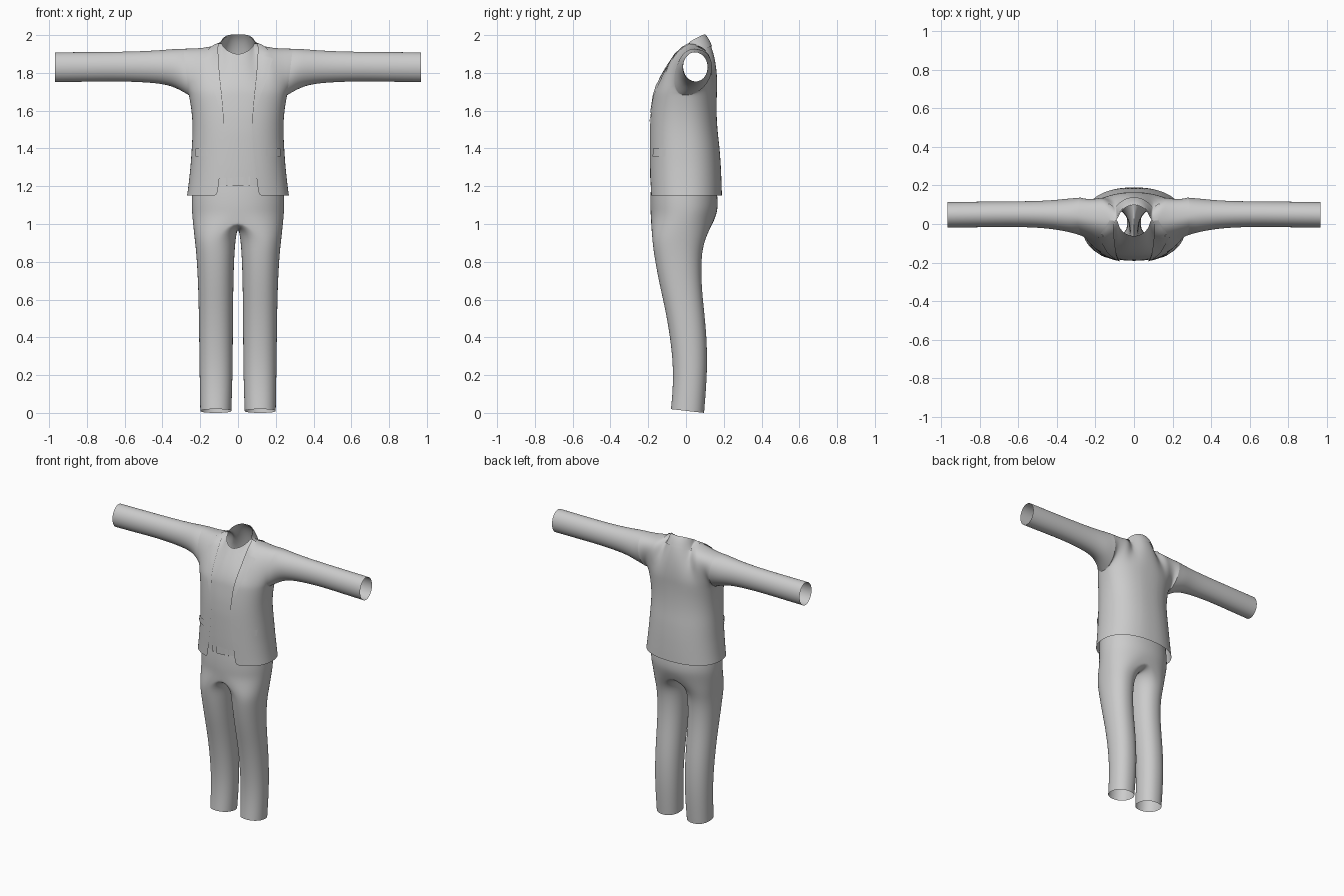
import bpy, bmesh, math
from mathutils import Vector as V

if "Cube" in bpy.data.objects:
    bpy.data.objects.remove(bpy.data.objects["Cube"])

grey = bpy.data.materials.new("grey_cloth")
grey.diffuse_color = (0.6, 0.6, 0.6, 1)
grey.use_nodes = True
grey.node_tree.nodes["Principled BSDF"].inputs["Base Color"].default_value = grey.diffuse_color


def table(rows, k):
    """Linear lookup: first column is the key, the rest are values."""
    for a, b in zip(rows, rows[1:]):
        if k <= b[0]:
            f = max(0, (k - a[0]) / (b[0] - a[0]))
            return [p + (q - p) * f for p, q in zip(a[1:], b[1:])]
    return list(rows[-1][1:])


def make(name, grids, centre, level=2):
    """Joins grids of points (rows, closed) into one mirrored, smoothed shell."""
    bm = bmesh.new()
    for rows, closed in grids:
        vs = [[bm.verts.new(p) for p in r] for r in rows]
        for a, b in zip(vs, vs[1:]):
            n = len(a)
            for i in range(n if closed else n - 1):
                j = (i + 1) % n
                bm.faces.new((a[i], a[j], b[j], b[i]))
    bmesh.ops.remove_doubles(bm, verts=bm.verts, dist=1e-5)
    bmesh.ops.recalc_face_normals(bm, faces=bm.faces)
    bm.normal_update()
    c = V(centre)
    if sum(f.normal.dot(f.calc_center_median() - c) * f.calc_area() for f in bm.faces) < 0:
        bmesh.ops.reverse_faces(bm, faces=bm.faces)
    for f in bm.faces:
        f.smooth = True
    me = bpy.data.meshes.new(name)
    bm.to_mesh(me)
    bm.free()
    me.materials.append(grey)
    ob = bpy.data.objects.new(name, me)
    bpy.context.collection.objects.link(ob)
    m = ob.modifiers.new("mirror", 'MIRROR')
    m.use_clip = True
    if level:
        s = ob.modifiers.new("smooth", 'SUBSURF')
        s.levels = s.render_levels = level
    return ob


# ---- torso surface: u runs centre to side, t runs hem (0), armpit (1), shoulder (2)
Z0, Z1 = 1.15, 1.68
TORSO = [(1.15, .27, -.195, .19), (1.2, .263, -.196, .189), (1.3, .252, -.198, .185),
         (1.4, .245, -.198, .178), (1.5, .24, -.197, .166), (1.6, .245, -.19, .161),
         (1.68, .26, -.178, .163)]


def ring(u, z, back):
    w, yf, yb = table(TORSO, z)
    a, c, d = u * math.pi / 2, (yf + yb) / 2, (yb - yf) / 2
    return V((w * math.sin(a) ** .87, c + (d if back else -d) * max(0, math.cos(a)) ** .87, z))


def top(u, back):
    """Neck rim first, then the shoulder ridge."""
    if u < .35:
        p = u / .35 * math.pi / 2
        p = math.pi - p if back else p
        return V((.085 * math.sin(p), .015 - .085 * math.cos(p),
                  1.95 - .05 * math.cos(p) + .012 * math.sin(p)))
    s = (u - .35) / .65
    return V((.085 + .205 * s, .015 + .025 * s, 1.93 + .032 * (1 - s) ** 3))


def surf(u, t, back=False):
    if t <= 1:
        return ring(u, Z0 + (Z1 - Z0) * t, back)
    v = t - 1
    p0, p1 = ring(u, Z1, back), top(u, back)
    side = V((0, .16 if back else -.1, 0))
    h0 = V((0, .01, .12 if back else .08)).lerp(side, u ** 4)
    a = min(1, max(0, (u - .2) / .35))
    h1 = (V((0, .05, -.05)) if back else V((0, -.04, -.06))).lerp(side, a * a * (3 - 2 * a))
    w = 1 - v
    return p0 * w**3 + (p0 + h0) * (3 * w * w * v) + (p1 + h1) * (3 * w * v * v) + p1 * v**3


def raised(u, t, d, back=False):
    """Torso point pushed out by d."""
    e = .004
    u1, t1 = (u - e if u > .5 else u + e), (t - e if t > .5 else t + e)
    p = surf(u, t, back)
    n = (surf(u1, t, back) - p).cross(surf(u, t1, back) - p).normalized()
    if n.dot(p - V((0, .02, min(p.z, 1.75)))) < 0:
        n = -n
    q = p + n * d
    if u == 0:
        q.x = 0
    return q


def at_x(x, t):
    lo, hi = 0, 1
    for _ in range(30):
        mid = (lo + hi) / 2
        lo, hi = (mid, hi) if surf(mid, t).x < x else (lo, mid)
    return lo


OPEN = [(0, .11), (.43, .082), (.717, .073), (1, .085), (1.5, .1), (1.8, .108), (2, .1)]


def edge(t):
    return at_x(table(OPEN, t)[0], t)


def span(a, b, n):
    return [a + (b - a) * i / n for i in range(n + 1)]


T = [i / 10 for i in range(21)]
mid = (0, 0, 1.6)

# ---- jacket body: open front and full back
front = [[surf(u, t) for u in span(edge(t), 1, 10)] for t in T]
back = [[surf(u, t, True) for u in span(0, edge(t), 5) + span(edge(t), 1, 10)[1:]] for t in T]
make("jacket_body", [(front, False), (back, False)], mid)

# ---- sleeves start on the armhole loop
loop = [surf(1, t) for t in T[10:]] + [surf(1, t, True) for t in T[19:10:-1]]
SLEEVE = [(.33, 1.722, 1.929, -.045, .135), (.4, 1.741, 1.922, -.03, .126),
          (.5, 1.75, 1.916, -.019, .12), (.65, 1.755, 1.912, -.015, .118),
          (.8, 1.752, 1.911, -.018, .117), (.968, 1.75, 1.91, -.02, .115)]
rows = [loop]
for x, za, zb, ya, yb in SLEEVE:
    rows.append([V((x, (ya + yb) / 2 - (yb - ya) / 2 * math.sin(k * math.pi / 10),
                    (za + zb) / 2 - (zb - za) / 2 * math.cos(k * math.pi / 10))) for k in range(20)])
make("sleeves", [(rows, True)], (.6, .04, 1.83))

# ---- shirt front, set back behind the jacket opening
rows = [[surf(u, t) + V((0, .007, -.002)) for u in span(0, edge(t) + .06, 8)]
        for t in span(.18, 2, 20)]
make("shirt_front", [(rows, False)], mid)

# ---- notched lapels and the collar round the back of the neck
LAPEL = [(.72, .075), (.86, .095), (1, .117), (1.2, .14), (1.4, .16), (1.62, .184),
         (1.66, .157), (1.72, .172), (1.85, .15), (2, .125)]
rows = [[raised(u, t, .004) for u in span(edge(t), at_x(x, t), 5)] for t, x in LAPEL]
make("lapels", [(rows, False)], mid, 0)
rows = [[raised(u, t, .004, True) for u in span(0, at_x(.125, 2), 10)]
        for t in span(1.72, 2, 5)]
make("back_collar", [(rows, False)], mid, 1)

# ---- pocket flaps
rows = [[raised(at_x(x, t), t, .005) for x in span(.145, .222, 5)]
        for t in ((z - Z0) / (Z1 - Z0) for z in span(1.357, 1.4, 2))]
make("pocket_flaps", [(rows, False)], mid, 0)

# ---- trousers: half rings at the hips, then a crotch ring leading into each leg
N = 32


def oval(z, xa, xb, yf, yb, ks, tilt=0):
    pts = []
    for k in ks:
        a = 2 * math.pi * k / N
        s, c = math.sin(a), math.cos(a)
        s, c = (math.copysign(abs(q) ** .92, q) if abs(q) > 1e-6 else 0 for q in (s, c))
        pts.append(V(((xa + xb) / 2 + (xb - xa) / 2 * s,
                      (yf + yb) / 2 - (yb - yf) / 2 * c, z + tilt * c)))
    return pts


HIPS = [(1.25, .235, -.182, .152), (1.2, .241, -.186, .16), (1.15, .245, -.189, .167),
        (1.09, .246, -.19, .17), (1.04, .243, -.187, .16)]
LEGS = [(.94, .01, .232, -.181, .108), (.85, .019, .221, -.172, .082),
        (.7, .024, .212, -.145, .08), (.55, .026, .208, -.11, .095),
        (.4, .027, .206, -.084, .11), (.25, .028, .204, -.068, .113),
        (.12, .031, .202, -.07, .106), (.01, .035, .2, -.08, .096)]
hips = [oval(z, -w, w, yf, yb, range(N // 2 + 1)) for z, w, yf, yb in HIPS]
crotch = oval(1.04, -.243, .243, -.187, .16, range(N))
for k, p in enumerate(crotch):
    if k > N // 2:
        p.x, p.z = 0, 1.04 - .06 * abs(math.sin(2 * math.pi * k / N))
legs = [crotch] + [oval(*r, range(N), .01 if r[0] < .02 else 0) for r in LEGS]
make("trousers", [(hips, False), (legs, True)], (.1, 0, .6))

# ---- belt, buckle and belt loops
rows = [oval(z, -.243, .243, -.19, .162, range(N // 2 + 1)) for z in (1.205, 1.225, 1.245)]
make("belt", [(rows, False)], (0, 0, 1.2), 1)
for name, x0, x1, z0, z1, y in (("buckle", 0, .03, 1.2, 1.25, -.195),
                                ("belt_loops", .056, .064, 1.2, 1.252, -.191)):
    rows = [[V((x, y, z)) for x in (x0, x1)] for z in (z0, z1)]
    make(name, [(rows, False)], (0, 0, 1.2), 0)
